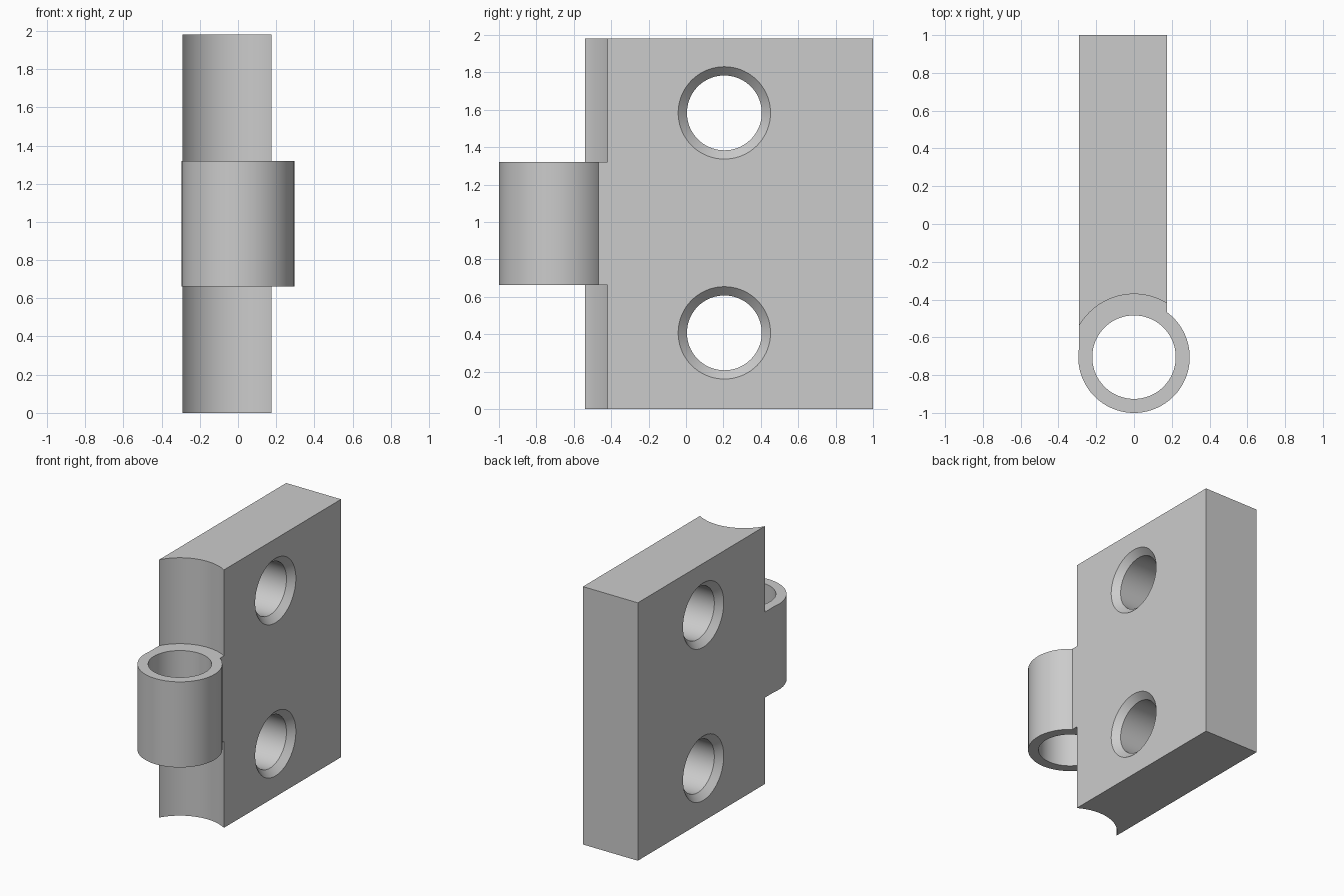
import bpy
import bmesh
from math import pi
from mathutils import Matrix

if "Cube" in bpy.data.objects:
    bpy.data.objects.remove(bpy.data.objects["Cube"])

grey = bpy.data.materials.new("plain grey")
grey.use_nodes = True
colour = (0.6, 0.6, 0.6, 1)
grey.diffuse_color = colour
grey.node_tree.nodes["Principled BSDF"].inputs["Base Color"].default_value = colour

PIN_Y = -0.705
HEIGHT = 1.98
KNUCKLE_LOW, KNUCKLE_HIGH = 0.663, 1.32
LEFT_X, RIGHT_X = 0.175, -0.291


def make_object(name, bm):
    bmesh.ops.recalc_face_normals(bm, faces=bm.faces)
    mesh = bpy.data.meshes.new(name)
    bm.to_mesh(mesh)
    bm.free()
    mesh.materials.append(grey)
    obj = bpy.data.objects.new(name, mesh)
    bpy.context.collection.objects.link(obj)
    return obj


def pin_cylinder(name, radius, low, high):
    """Upright cylinder on the hinge pin axis."""
    bm = bmesh.new()
    bmesh.ops.create_cone(bm, cap_ends=True, segments=96, radius1=radius,
                          radius2=radius, depth=high - low,
                          matrix=Matrix.Translation((0, PIN_Y, (low + high) / 2)))
    return make_object(name, bm)


def screw_cutter(name, y, z):
    """Spindle along x: a bore that flares at both plate faces."""
    bore, flare, depth, over = 0.2, 0.247, 0.047, 0.02
    profile = [(RIGHT_X - over, flare + over), (RIGHT_X + depth, bore),
               (LEFT_X - depth, bore), (LEFT_X + over, flare + over)]
    bm = bmesh.new()
    sides = 72
    rings = []
    for x, radius in profile:
        ring = bmesh.ops.create_circle(
            bm, segments=sides, radius=radius,
            matrix=Matrix.Translation((x, y, z)) @ Matrix.Rotation(pi / 2, 4, "Y"))
        rings.append(ring["verts"])
    for a, b in zip(rings, rings[1:]):
        for i in range(sides):
            j = (i + 1) % sides
            bm.faces.new((a[i], a[j], b[j], b[i]))
    bm.faces.new(rings[0])
    bm.faces.new(rings[-1])
    return make_object(name, bm)


def combine(target, tool, operation):
    """Apply a boolean and discard the tool."""
    tool.hide_render = True
    mod = target.modifiers.new(operation.lower(), "BOOLEAN")
    mod.operation = operation
    mod.solver = "EXACT"
    mod.object = tool
    bpy.context.view_layer.objects.active = target
    bpy.ops.object.modifier_apply(modifier=mod.name)
    bpy.data.objects.remove(tool)


# Plate, reaching forward to the pin axis
bm = bmesh.new()
bmesh.ops.create_cube(bm, size=1, matrix=Matrix.Translation(
    ((LEFT_X + RIGHT_X) / 2, (1 + PIN_Y) / 2, HEIGHT / 2))
    @ Matrix.Diagonal((LEFT_X - RIGHT_X, 1 - PIN_Y, HEIGHT, 1)))
leaf = make_object("hinge_leaf", bm)

# Concave clearance above and below the knuckle
for low, high in ((-0.1, KNUCKLE_LOW), (KNUCKLE_HIGH, HEIGHT + 0.1)):
    combine(leaf, pin_cylinder("clearance_cutter", 0.334, low, high), "DIFFERENCE")

# Knuckle barrel and its pin bore
combine(leaf, pin_cylinder("knuckle", 0.295, KNUCKLE_LOW, KNUCKLE_HIGH), "UNION")
combine(leaf, pin_cylinder("pin_cutter", 0.221, -0.1, HEIGHT + 0.1), "DIFFERENCE")

# Countersunk screw holes
for z in (0.407, 1.583):
    combine(leaf, screw_cutter("screw_cutter", 0.205, z), "DIFFERENCE")

# Smooth curves with crisp edges
bpy.ops.object.select_all(action="DESELECT")
leaf.select_set(True)
bpy.context.view_layer.objects.active = leaf
bpy.ops.object.shade_smooth_by_angle(angle=pi / 6)
